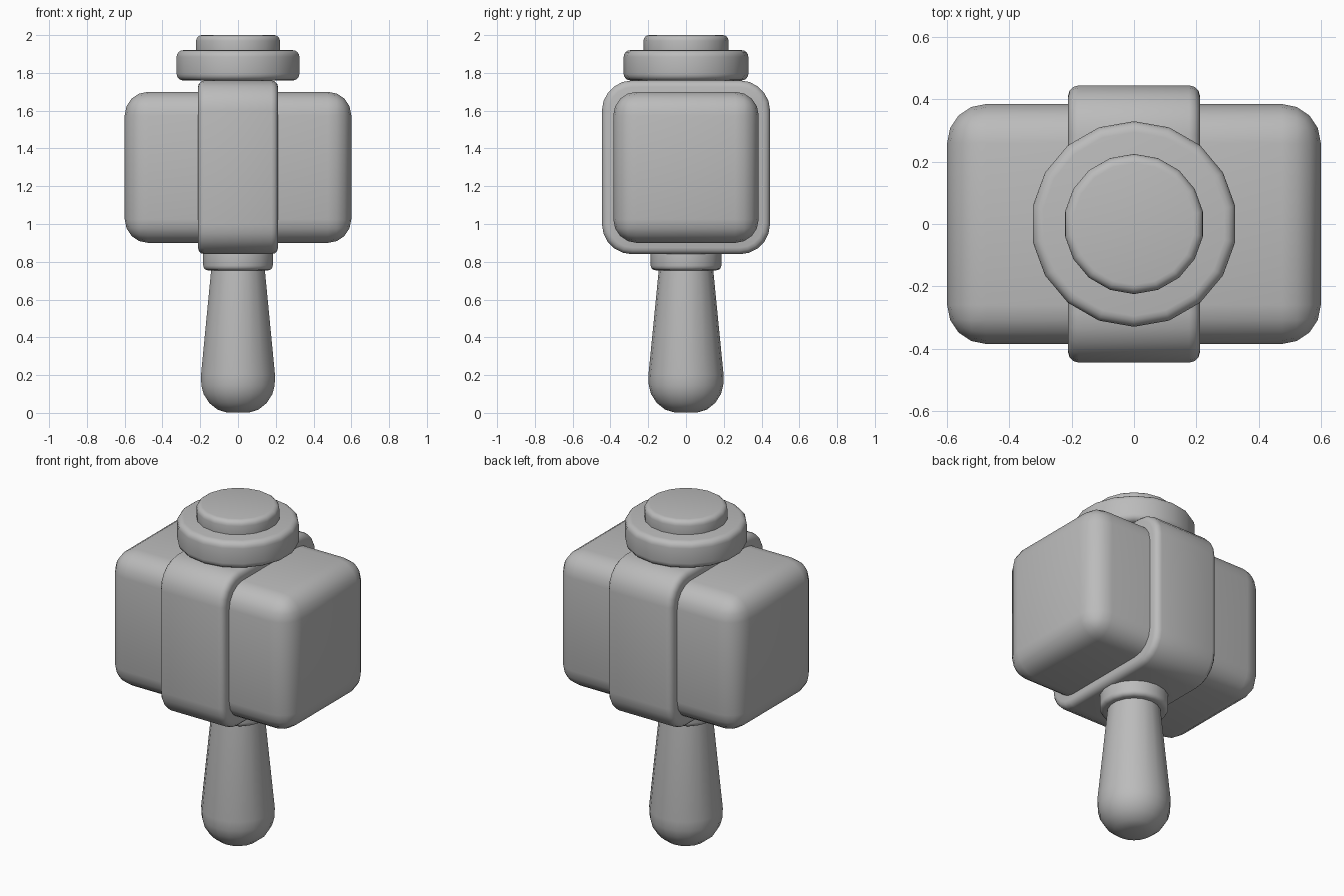
import bpy, bmesh, math

cube = bpy.data.objects.get("Cube")
if cube:
    bpy.data.objects.remove(cube, do_unlink=True)

grey = bpy.data.materials.new("plain grey")
grey.use_nodes = True
tone = (0.5, 0.5, 0.5, 1)
grey.diffuse_color = tone
grey.node_tree.nodes["Principled BSDF"].inputs["Base Color"].default_value = tone


def finish(name, bm, angle=50):
    bmesh.ops.recalc_face_normals(bm, faces=bm.faces)
    mesh = bpy.data.meshes.new(name)
    bm.to_mesh(mesh)
    bm.free()
    mesh.materials.append(grey)
    obj = bpy.data.objects.new(name, mesh)
    bpy.context.collection.objects.link(obj)
    bpy.ops.object.select_all(action='DESELECT')
    obj.select_set(True)
    bpy.context.view_layer.objects.active = obj
    bpy.ops.object.shade_smooth_by_angle(angle=math.radians(angle))
    return obj


def box(size, z):
    bm = bmesh.new()
    bmesh.ops.create_cube(bm, size=1)
    bmesh.ops.scale(bm, vec=size, verts=bm.verts)
    bmesh.ops.translate(bm, vec=(0, 0, z), verts=bm.verts)
    return bm


def bevel(bm, edges, radius, segments):
    bmesh.ops.bevel(bm, geom=edges, offset=radius, segments=segments,
                    profile=0.5, affect='EDGES')


def lathe(name, profile, sides=18):
    """Turn a (radius, height) profile around z and cap both ends."""
    bm = bmesh.new()
    rings = []
    for r, z in profile:
        angles = [math.tau * (i / sides + 0.25) for i in range(sides)]
        rings.append([bm.verts.new((r * math.cos(a), r * math.sin(a), z)) for a in angles])
    for low, high in zip(rings, rings[1:]):
        for i in range(sides):
            j = (i + 1) % sides
            bm.faces.new((low[i], low[j], high[j], high[i]))
    bm.faces.new(rings[0])
    bm.faces.new(rings[-1])
    return finish(name, bm)


def arc(r, z, radius, top, steps=4):
    """Quarter-round profile at the outer corner (r, z)."""
    pts = []
    for i in range(steps + 1):
        a = math.pi / 2 * i / steps
        if top:
            pts.append((r - radius + radius * math.cos(a), z - radius + radius * math.sin(a)))
        else:
            pts.append((r - radius + radius * math.sin(a), z + radius - radius * math.cos(a)))
    return pts


def rounded_disc(name, r, low, high, radius):
    lathe(name, arc(r, low, radius, False) + arc(r, high, radius, True))


# Rounded block head
bm = box((1.2, 0.77, 0.8), 1.3)
bevel(bm, bm.edges[:], 0.125, 4)
finish("head_block", bm)

# Band wrapped round the middle of the head
bm = box((0.424, 0.89, 0.92), 1.3)
along_x = [e for e in bm.edges if abs(e.verts[0].co.x - e.verts[1].co.x) > 0.1]
bevel(bm, along_x, 0.16, 5)
rims = [e for e in bm.edges if abs(e.verts[0].co.x - e.verts[1].co.x) < 0.01]
bevel(bm, rims, 0.035, 3)
finish("head_band", bm)

# Round cap on top
rounded_disc("cap_disc", 0.33, 1.76, 1.92, 0.035)
rounded_disc("cap_button", 0.225, 1.88, 2.0, 0.03)

# Collar and tapered grip
rounded_disc("handle_collar", 0.187, 0.755, 0.88, 0.025)
grip = [(0.06, 0.002), (0.11, 0.017), (0.155, 0.053), (0.185, 0.1),
        (0.197, 0.145), (0.199, 0.2), (0.14, 0.8)]
lathe("handle_grip", grip)
